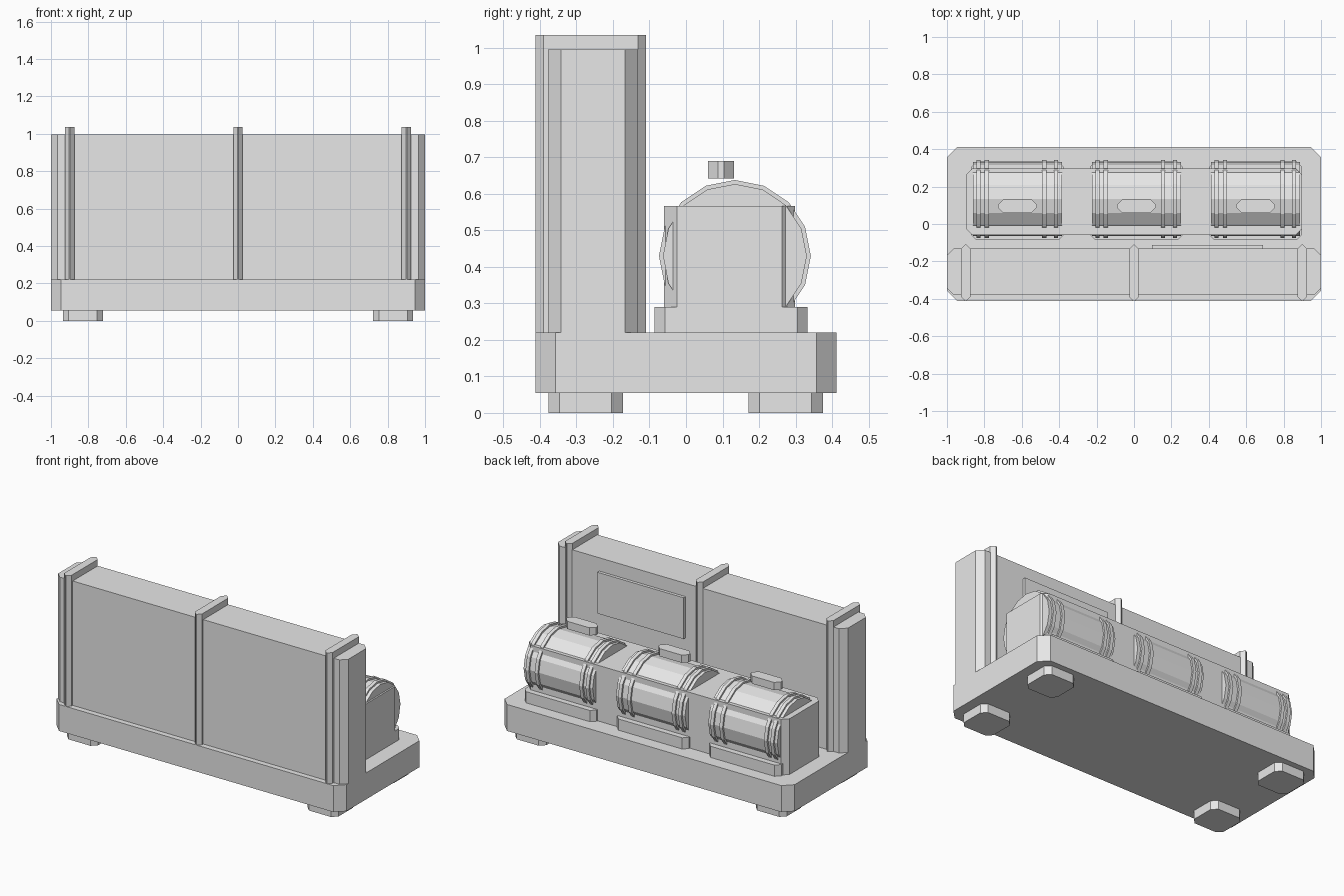
import bpy, bmesh, math
from mathutils import Matrix

default = bpy.data.objects.get("Cube")
if default:
    bpy.data.objects.remove(default, do_unlink=True)

grey = bpy.data.materials.new("light_grey")
grey.use_nodes = True
grey.diffuse_color = (0.8, 0.8, 0.8, 1)
grey.node_tree.nodes["Principled BSDF"].inputs["Base Color"].default_value = (0.8, 0.8, 0.8, 1)


def finish(name, bm):
    bmesh.ops.recalc_face_normals(bm, faces=bm.faces)
    mesh = bpy.data.meshes.new(name)
    bm.to_mesh(mesh)
    bm.free()
    mesh.materials.append(grey)
    obj = bpy.data.objects.new(name, mesh)
    bpy.context.collection.objects.link(obj)
    return obj


def block(name, x0, x1, y0, y1, z0, z1, cut=0.0):
    """Upright box whose four vertical edges are chamfered by cut."""
    bm = bmesh.new()
    if cut:
        outline = [(x0 + cut, y0), (x1 - cut, y0), (x1, y0 + cut), (x1, y1 - cut),
                   (x1 - cut, y1), (x0 + cut, y1), (x0, y1 - cut), (x0, y0 + cut)]
    else:
        outline = [(x0, y0), (x1, y0), (x1, y1), (x0, y1)]
    face = bm.faces.new([bm.verts.new((x, y, z0)) for x, y in outline])
    top = bmesh.ops.extrude_face_region(bm, geom=[face])["geom"]
    bmesh.ops.translate(bm, vec=(0, 0, z1 - z0),
                        verts=[v for v in top if isinstance(v, bmesh.types.BMVert)])
    if not any(f.calc_center_median().z < z0 + 1e-5 for f in bm.faces):
        bm.faces.new([v for v in bm.verts if v.co.z < z0 + 1e-5])
    return finish(name, bm)


def drum(name, x, length, radius):
    """Sixteen-sided cylinder lying along x."""
    bm = bmesh.new()
    place = Matrix.Translation((x, 0.134, 0.43)) @ Matrix.Rotation(math.pi / 2, 4, "Y")
    bmesh.ops.create_cone(bm, cap_ends=True, segments=16, radius1=radius,
                          radius2=radius, depth=length, matrix=place)
    return finish(name, bm)


# Plinth and feet
block("base", -1, 1, -0.412, 0.412, 0.055, 0.22, 0.054)
for side, x in (("right", -0.829), ("left", 0.829)):
    for end, y in (("front", -0.275), ("back", 0.273)):
        block(f"{end}_{side}_foot", x - 0.107, x + 0.107, y - 0.102, y + 0.102, 0, 0.055, 0.031)

# Upright wall with ribs and a panel on its back
block("wall", -1, 1, -0.378, -0.131, 0.22, 0.995, 0.036)
for name, x in (("right", -0.9), ("middle", 0), ("left", 0.9)):
    block(f"{name}_rib", x - 0.025, x + 0.025, -0.412, -0.11, 0.22, 1.035, 0.022)
block("back_panel", 0.095, 0.69, -0.14, -0.112, 0.655, 0.912)

# Long housing that holds the drums
block("drum_housing", -0.898, 0.898, -0.06, 0.298, 0.22, 0.567, 0.035)

# Three drums, each with hoops, a saddle and a cap above
for name, x in (("right", -0.623), ("middle", 0.013), ("left", 0.65)):
    drum(f"{name}_drum", x, 0.476, 0.197)
    for i, offset in enumerate((-0.208, -0.164, 0.143, 0.206)):
        drum(f"{name}_hoop_{i + 1}", x + offset, 0.022, 0.208)
    block(f"{name}_saddle", x - 0.248, x + 0.248, -0.086, 0.333, 0.21, 0.29, 0.028)
    block(f"{name}_cap", x - 0.104, x + 0.104, 0.06, 0.132, 0.642, 0.69, 0.028)
